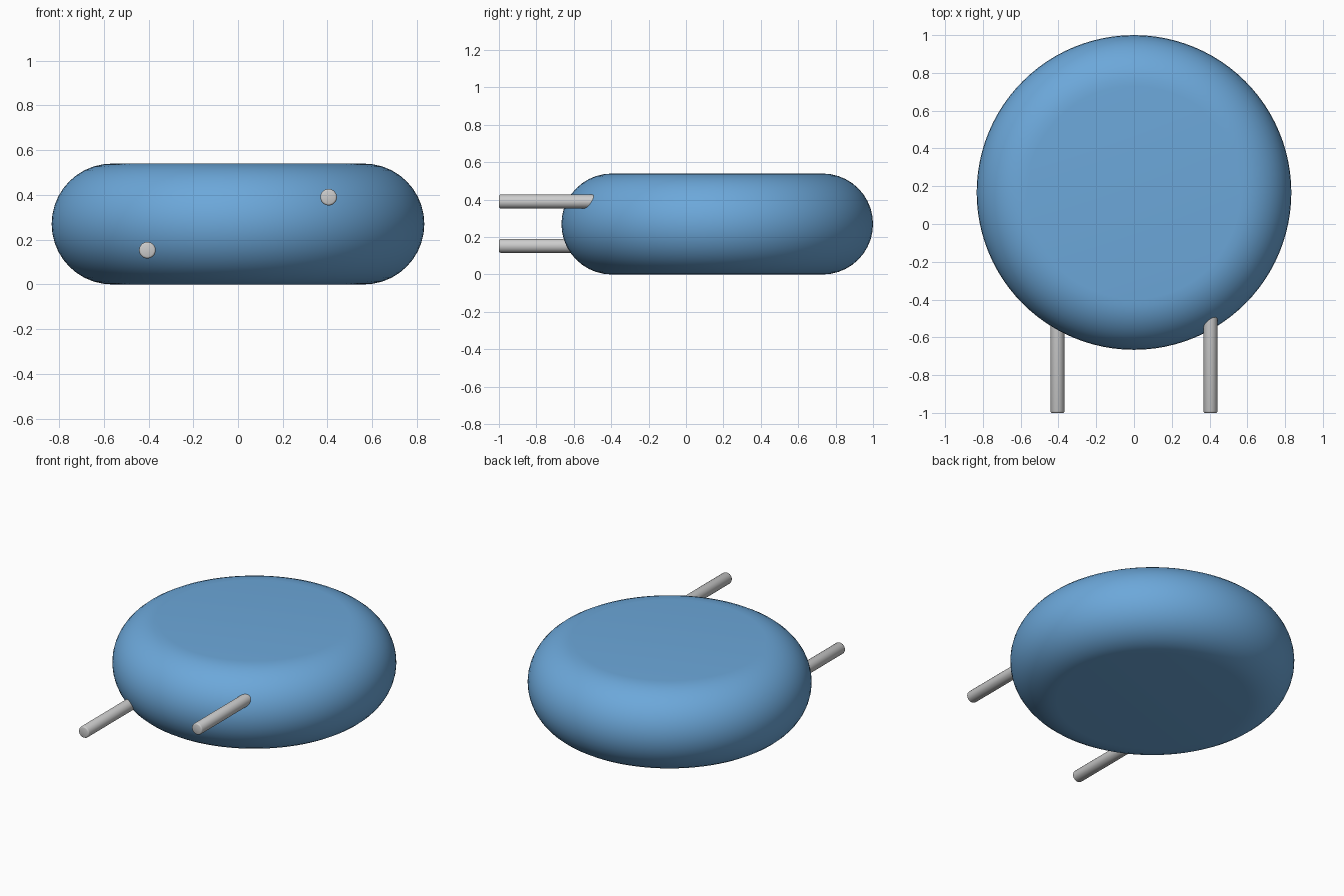
import bpy, bmesh, math
from mathutils import Matrix

if "Cube" in bpy.data.objects:
    bpy.data.objects.remove(bpy.data.objects["Cube"])

R, H, CY = 0.833, 0.54, 0.167      # disc radius, thickness, centre in y
WIRE_R, WIRE_X = 0.037, 0.405


def finish(bm, name, angle):
    bmesh.ops.recalc_face_normals(bm, faces=bm.faces)
    mesh = bpy.data.meshes.new(name)
    bm.to_mesh(mesh)
    bm.free()
    ob = bpy.data.objects.new(name, mesh)
    bpy.context.collection.objects.link(ob)
    bpy.ops.object.select_all(action='DESELECT')
    ob.select_set(True)
    bpy.context.view_layer.objects.active = ob
    bpy.ops.object.shade_smooth_by_angle(angle=math.radians(angle))
    return ob


# Coated disc: half-round rim profile spun about the z axis, flat caps
r = H / 2
bm = bmesh.new()
steps, seg = 20, 96
rings = []
for i in range(steps + 1):
    a = -math.pi / 2 + math.pi * i / steps
    rad, z = R - r + r * math.cos(a), r + r * math.sin(a)
    rings.append([bm.verts.new((rad * math.cos(t), CY + rad * math.sin(t), z))
                  for t in (2 * math.pi * k / seg for k in range(seg))])
for lo, hi in zip(rings, rings[1:]):
    for k in range(seg):
        n = (k + 1) % seg
        bm.faces.new((lo[k], lo[n], hi[n], hi[k]))
bm.faces.new(rings[0][::-1])
bm.faces.new(rings[-1])
disc = finish(bm, "disc_body", 30)

blue = bpy.data.materials.new("blue_coating")
blue.diffuse_color = (0.15, 0.39, 0.70, 1)
blue.use_nodes = True
blue.node_tree.nodes["Principled BSDF"].inputs["Base Color"].default_value = blue.diffuse_color
disc.data.materials.append(blue)


# Wire leads: thin rods with bevelled tips, set into the front of the disc
def lead(name, x, z):
    y0, y1 = -1.0, -0.4
    bm = bmesh.new()
    bmesh.ops.create_cone(
        bm, cap_ends=True, segments=32, radius1=WIRE_R, radius2=WIRE_R, depth=y1 - y0,
        matrix=Matrix.Translation((x, (y0 + y1) / 2, z)) @ Matrix.Rotation(math.pi / 2, 4, 'X'))
    tip = [e for e in bm.edges if all(v.co.y < y0 + 0.01 for v in e.verts)]
    bmesh.ops.bevel(bm, geom=tip, offset=0.008, segments=2, profile=0.5, affect='EDGES')
    return finish(bm, name, 50)


lead("left_lead", -WIRE_X, 0.153)
lead("right_lead", WIRE_X, 0.39)
